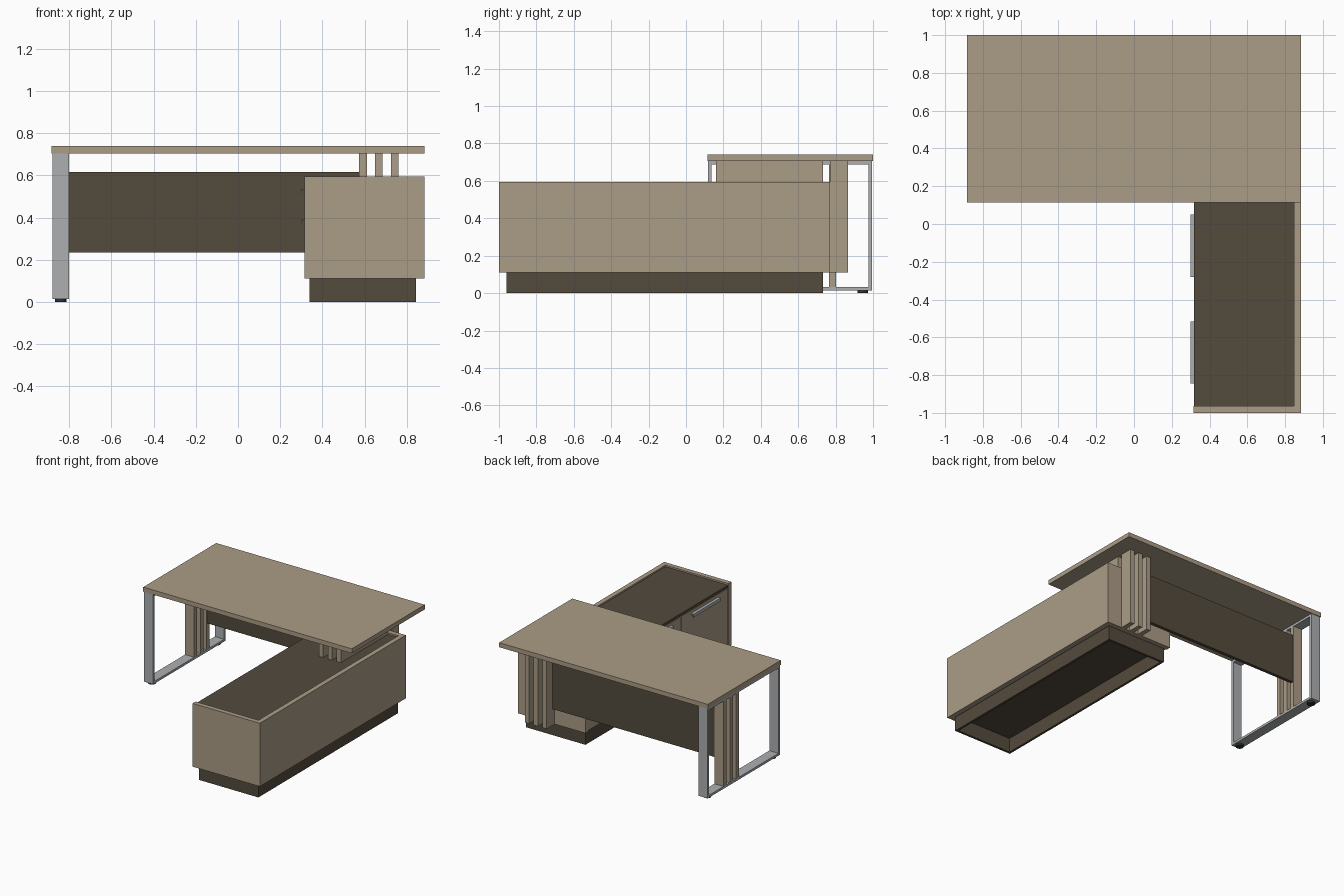
import bpy
import bmesh
import math

if "Cube" in bpy.data.objects:
    bpy.data.objects.remove(bpy.data.objects["Cube"])


def material(name, rgb):
    m = bpy.data.materials.new(name)
    m.diffuse_color = (*rgb, 1.0)
    m.use_nodes = True
    m.node_tree.nodes["Principled BSDF"].inputs["Base Color"].default_value = m.diffuse_color
    return m


TAN = material("tan_wood", (0.41, 0.335, 0.24))
DARK = material("dark_wood", (0.088, 0.070, 0.047))
STEEL = material("grey_steel", (0.42, 0.43, 0.44))
RUBBER = material("black_rubber", (0.03, 0.03, 0.035))


def finish(name, bm, mat):
    me = bpy.data.meshes.new(name)
    bm.to_mesh(me)
    bm.free()
    me.materials.append(mat)
    ob = bpy.data.objects.new(name, me)
    bpy.context.collection.objects.link(ob)
    return ob


def box(name, x, y, z, mat):
    """Board given by its (min, max) extents on each axis."""
    bm = bmesh.new()
    bmesh.ops.create_cube(bm, size=1)
    for v in bm.verts:
        v.co = [r[0] + (c + 0.5) * (r[1] - r[0]) for c, r in zip(v.co, (x, y, z))]
    return finish(name, bm, mat)


def cylinder(name, x, y, z, radius, mat):
    bm = bmesh.new()
    bmesh.ops.create_cone(bm, cap_ends=True, segments=24, radius1=radius,
                          radius2=radius, depth=z[1] - z[0])
    bmesh.ops.translate(bm, verts=bm.verts, vec=(x, y, (z[0] + z[1]) / 2))
    ob = finish(name, bm, mat)
    for p in ob.data.polygons:
        p.use_smooth = abs(p.normal.z) < 0.5
    return ob


# Desk top
box("desk_top", (-0.885, 0.885), (0.115, 1.0), (0.705, 0.74), TAN)

# Rectangular steel leg frame on the left
LEG_X = (-0.88, -0.802)
box("leg_front_upright", LEG_X, (0.118, 0.136), (0.015, 0.705), STEEL)
box("leg_back_upright", LEG_X, (0.977, 0.995), (0.015, 0.705), STEEL)
box("leg_bottom_bar", LEG_X, (0.136, 0.977), (0.015, 0.033), STEEL)
box("leg_top_bar", LEG_X, (0.136, 0.977), (0.687, 0.705), STEEL)
for y in (0.16, 0.945):
    cylinder("leg_foot", -0.841, y, (0.0, 0.015), 0.028, RUBBER)

# Slats standing inside the leg frame, and slats behind the cabinet
for i in range(3):
    y = 0.615 + i * 0.075
    box("leg_slat", LEG_X, (y, y + 0.036), (0.033, 0.687), TAN)
    x = 0.575 + i * 0.075
    box("cabinet_slat", (x, x + 0.036), (0.77, 0.867), (0.11, 0.705), TAN)
    # Supports between the cabinet and the desk top
    box("desk_support", (x, x + 0.036), (0.16, 0.733), (0.583, 0.705), TAN)

# Modesty panel
box("modesty_panel", (-0.802, 0.575), (0.77, 0.795), (0.235, 0.615), DARK)

# Cabinet shell
BOTTOM, TOP = 0.11, 0.595
box("cabinet_front_panel", (0.315, 0.885), (-1.0, -0.963), (BOTTOM, TOP), TAN)
box("cabinet_back_panel", (0.315, 0.885), (0.733, 0.77), (BOTTOM, TOP), TAN)
box("cabinet_side_panel", (0.848, 0.885), (-0.963, 0.733), (BOTTOM, TOP), TAN)
box("cabinet_top", (0.318, 0.848), (-0.963, 0.733), (0.563, 0.583), DARK)
box("cabinet_floor", (0.34, 0.848), (-0.963, 0.733), (BOTTOM, BOTTOM + 0.02), DARK)


# Grip with a flat plate and a turned-down lip
def handle(yc, z):
    y = (yc - 0.165, yc + 0.165)
    box("handle_plate", (0.298, 0.322), y, (z - 0.005, z), STEEL)
    box("handle_lip", (0.298, 0.302), y, (z - 0.024, z - 0.005), STEEL)


# Three bays: two doors and one stack of drawers
BAY = (0.733 + 0.963) / 3
GAP = 0.003
for i in range(3):
    y0 = -0.963 + i * BAY
    y = (y0 + GAP, y0 + BAY - GAP)
    splits = [BOTTOM, 0.56] if i < 2 else [BOTTOM, 0.40, 0.56]
    for lo, hi in zip(splits, splits[1:]):
        box("door" if i < 2 else "drawer_front", (0.32, 0.34), y,
            (lo + GAP, hi - GAP), TAN)
    handle(y0 + BAY / 2, 0.535)
    if i == 2:
        handle(y0 + BAY / 2, 0.392)

# Hollow plinth
PX, PY, PZ, T = (0.34, 0.845), (-0.96, 0.733), (0.0, BOTTOM), 0.018
box("plinth_front", PX, (PY[0], PY[0] + T), PZ, DARK)
box("plinth_back", PX, (PY[1] - T, PY[1]), PZ, DARK)
for x in (PX[0], PX[1] - T):
    box("plinth_side", (x, x + T), (PY[0] + T, PY[1] - T), PZ, DARK)
